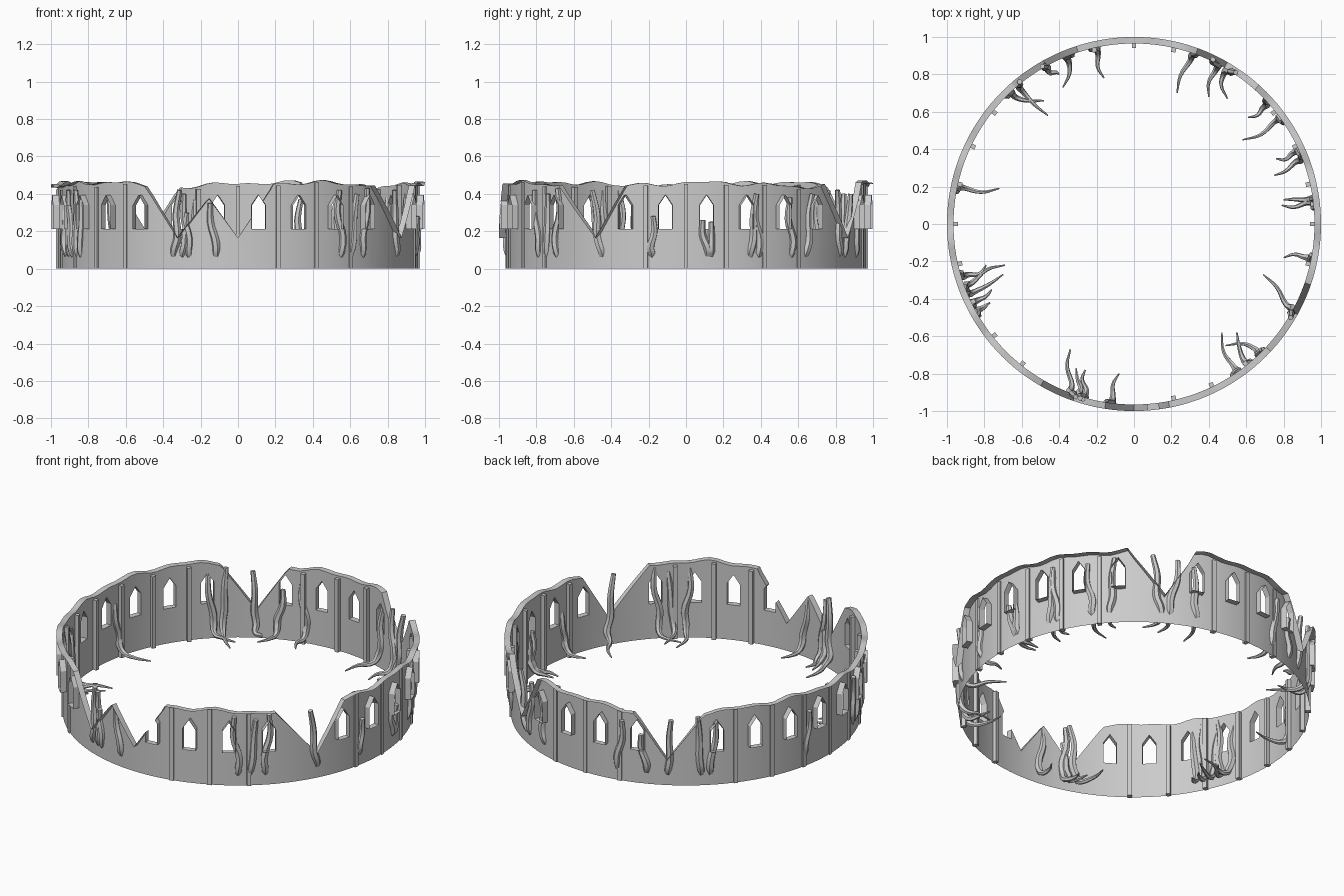
import bpy, bmesh, math, random
from mathutils import Vector

random.seed(4)
if "Cube" in bpy.data.objects:
    bpy.data.objects.remove(bpy.data.objects["Cube"])

INNER, OUTER = 0.965, 1.0
BAYS = 28
STEP = 360 / BAYS
# Breaks in the wall: start, deepest and end angle
BREAKS = [(258, 270, 281), (240, 251, 264), (317, 331, 341), (48, 60, 70), (108, 119, 131)]

stone = bpy.data.materials.new("grey stone")
stone.use_nodes = True
GREY = (0.6, 0.6, 0.6, 1)
stone.diffuse_color = GREY
stone.node_tree.nodes["Principled BSDF"].inputs["Base Color"].default_value = GREY


def polar(angle, r, z, side=0.0):
    a = math.radians(angle)
    c, s = math.cos(a), math.sin(a)
    return Vector((r * c - side * s, r * s + side * c, z))


def rim(angle):
    """Height of the ragged wall top."""
    a = math.radians(angle)
    h = 0.45 + 0.011 * math.sin(5 * a + 1) + 0.008 * math.sin(16 * a) + 0.006 * math.sin(29 * a + 2)
    for start, low, end in BREAKS:
        if start < angle < end:
            t = (low - angle) / (low - start) if angle < low else (angle - low) / (end - low)
            h = min(h, 0.165 + 0.28 * t)
    return h


def make(name, mesh):
    obj = bpy.data.objects.new(name, mesh)
    bpy.context.collection.objects.link(obj)
    mesh.materials.clear()
    mesh.materials.append(stone)
    return obj


def from_bmesh(name, bm):
    bmesh.ops.recalc_face_normals(bm, faces=bm.faces)
    mesh = bpy.data.meshes.new(name)
    bm.to_mesh(mesh)
    bm.free()
    return make(name, mesh)


def baked(obj):
    """Mesh of an object with its modifiers or bevel applied."""
    dg = bpy.context.evaluated_depsgraph_get()
    return bpy.data.meshes.new_from_object(obj.evaluated_get(dg))


def smooth(obj, degrees):
    bpy.ops.object.select_all(action='DESELECT')
    obj.select_set(True)
    bpy.context.view_layer.objects.active = obj
    bpy.ops.object.shade_smooth_by_angle(angle=math.radians(degrees))


def prism(bm, ring_a, ring_b):
    a = [bm.verts.new(p) for p in ring_a]
    b = [bm.verts.new(p) for p in ring_b]
    bm.faces.new(a)
    bm.faces.new(b[::-1])
    for i in range(len(a)):
        j = (i + 1) % len(a)
        bm.faces.new((a[j], a[i], b[i], b[j]))


# Solid ring with ragged top
angles = {i * 2.5 for i in range(144)} | {float(n) for b in BREAKS for n in b} | {261.0}
bm = bmesh.new()
sections = []
for a in sorted(angles):
    h = rim(a)
    sections.append([bm.verts.new(polar(a, r, z))
                     for r, z in ((INNER, 0), (OUTER, 0), (OUTER, h), (INNER, h))])
for i, s in enumerate(sections):
    n = sections[(i + 1) % len(sections)]
    for k in range(4):
        m = (k + 1) % 4
        bm.faces.new((s[k], s[m], n[m], n[k]))
solid = from_bmesh("wall_solid", bm)

# Pointed window cutters, one per bay
bm = bmesh.new()
ARCH = [(-0.037, 0.212), (0.037, 0.212), (0.037, 0.34), (0, 0.395), (-0.037, 0.34)]
for i in range(BAYS):
    a = (i + 0.5) * STEP
    if rim(a) > 0.32:
        prism(bm, *[[polar(a, r, z, x) for x, z in ARCH] for r in (0.9, 1.1)])
cutter = from_bmesh("window_cutter", bm)
cutter.hide_render = True
cut = solid.modifiers.new("windows", 'BOOLEAN')
cut.operation, cut.solver, cut.object = 'DIFFERENCE', 'EXACT', cutter
wall_mesh = baked(solid)
for helper in (solid, cutter):
    bpy.data.objects.remove(helper)

# Keep the inner skin, rim and window reveals; the outside is open
bm = bmesh.new()
bm.from_mesh(wall_mesh)
doomed = [f for f in bm.faces
          if all(v.co.xy.length > 0.985 for v in f.verts) or all(v.co.z < 0.001 for v in f.verts)]
bmesh.ops.delete(bm, geom=doomed, context='FACES')
bm.to_mesh(wall_mesh)
bm.free()
smooth(make("ring_wall", wall_mesh), 20)

# Ribs between the windows
bm = bmesh.new()
for i in range(BAYS):
    a = i * STEP
    top = rim(a) - 0.012
    if top > 0.38:
        prism(bm, *[[polar(a, r, z, x) for r, x in
                     ((0.942, -0.012), (0.973, -0.012), (0.973, 0.012), (0.942, 0.012))]
                    for z in (0, top)])
from_bmesh("wall_ribs", bm)

# Roots: foot angle, tip x, tip y, height, sideways lean of the top
ROOTS = [
    (263, -.08, -.8, .35, -.03), (249, -.34, -.67, .42, .04), (252, -.31, -.77, .3, .03),
    (254, -.26, -.78, .4, -.02), (305, .47, -.58, .42, -.02), (309, .55, -.58, .4, .03),
    (314, .49, -.65, .43, .02), (332, .69, -.27, .42, -.05), (349, .8, -.18, .28, .01),
    (7, .79, .1, .26, -.03), (8, .8, .13, .25, 0), (21, .75, .26, .4, .03),
    (24, .76, .35, .38, -.02), (36, .58, .45, .38, -.02), (42, .61, .57, .4, .03),
    (59, .5, .67, .42, -.05), (62, .4, .68, .4, .04), (71, .23, .7, .37, -.02),
    (102, -.16, .78, .37, .03), (112, -.38, .73, .3, -.03), (119, -.4, .8, .4, .02),
    (130, -.46, .58, .42, -.02), (133, -.48, .66, .38, .03), (168, -.72, .19, .33, .02),
    (197, -.79, -.22, .36, -.02), (200, -.69, -.22, .42, .03), (203, -.7, -.27, .34, -.02),
    (206, -.76, -.35, .42, .02), (209, -.77, -.42, .38, .03),
]
RADII = (0.7, 0.95, 1.1, 1.05, 0.75, 0.5, 0.2)
for n, (a, x, y, top, lean) in enumerate(ROOTS):
    tip = Vector((x, y, 0.04))
    bend = polar(a, 0.925, 0.045)
    sway = random.uniform(-0.015, 0.015)
    mid = (bend + tip) / 2 + polar(a, 0, 0, sway * 2)
    path = [polar(a, 0.975, top, lean), polar(a, 0.965, top * 0.7, lean * 0.7 + sway),
            polar(a, 0.965, top * 0.4, lean * 0.3 - sway), polar(a, 0.957, 0.085),
            bend, mid, tip]
    curve = bpy.data.curves.new("root_path", 'CURVE')
    curve.dimensions = '3D'
    curve.bevel_depth = 0.02
    curve.bevel_resolution = 1
    curve.resolution_u = 4
    curve.use_fill_caps = True
    spline = curve.splines.new('BEZIER')
    spline.bezier_points.add(len(path) - 1)
    for point, co, r in zip(spline.bezier_points, path, RADII):
        point.co, point.radius = co, r
        point.handle_left_type = point.handle_right_type = 'AUTO'
    guide = bpy.data.objects.new("root_guide", curve)
    bpy.context.collection.objects.link(guide)
    mesh = baked(guide)
    bpy.data.objects.remove(guide)
    smooth(make(f"root_{n + 1}", mesh), 50)
